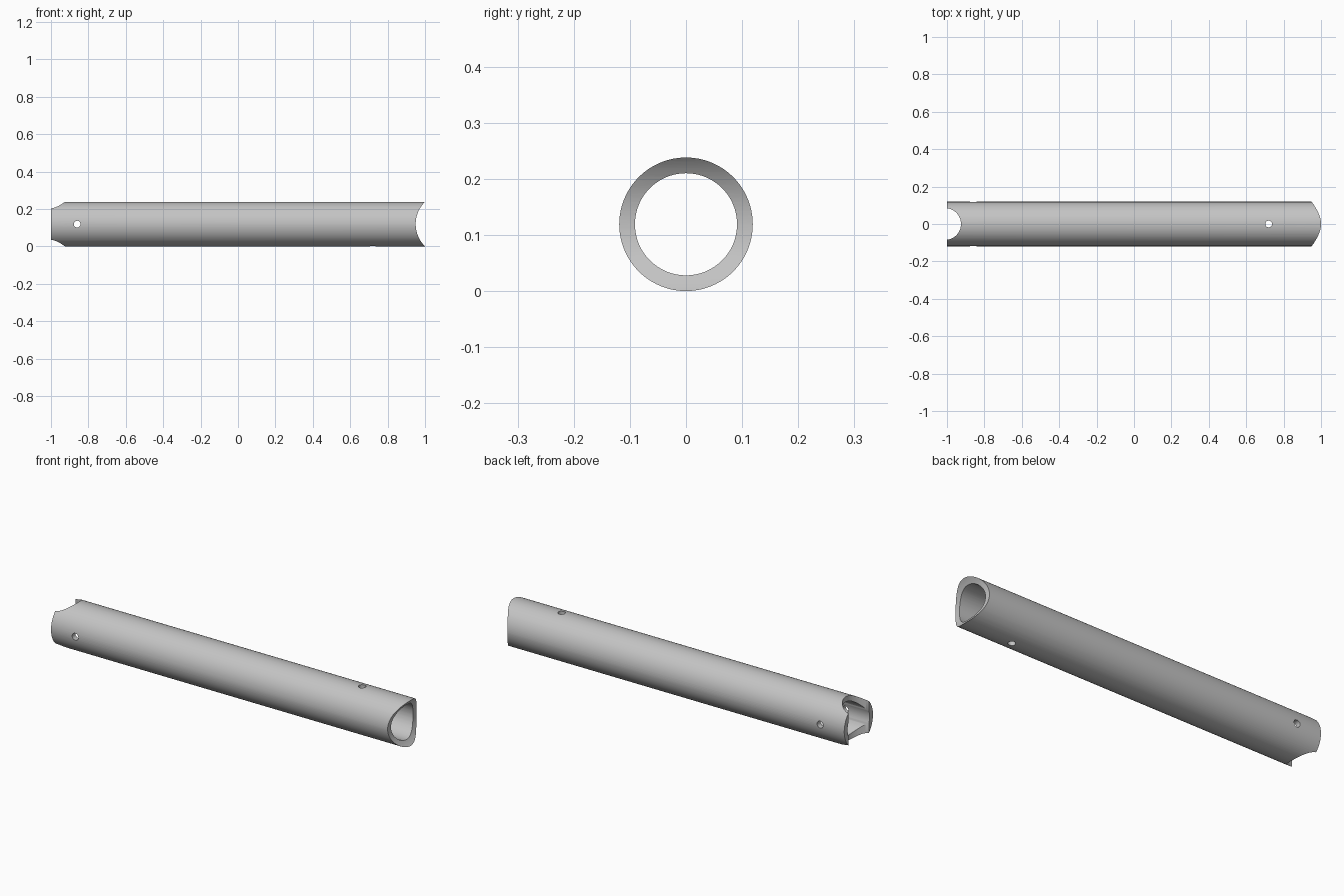
import bpy
from math import radians

cube = bpy.data.objects.get("Cube")
if cube:
    bpy.data.objects.remove(cube, do_unlink=True)

OUTER, INNER = 0.119, 0.091
MID = OUTER  # height of the tube axis
ALONG_X, ALONG_Y, ALONG_Z = (0, radians(90), 0), (radians(90), 0, 0), (0, 0, 0)


def cylinder(name, radius, length, location, rotation, sides=96):
    bpy.ops.mesh.primitive_cylinder_add(vertices=sides, radius=radius, depth=length,
                                        location=location, rotation=rotation)
    obj = bpy.context.object
    obj.name = name
    bpy.ops.object.transform_apply(location=True, rotation=True, scale=True)
    return obj


def cut(target, cutter):
    cutter.hide_render = True
    mod = target.modifiers.new(cutter.name, "BOOLEAN")
    mod.operation = "DIFFERENCE"
    mod.solver = "EXACT"
    mod.object = cutter
    bpy.context.view_layer.objects.active = target
    bpy.ops.object.modifier_apply(modifier=mod.name)
    bpy.data.objects.remove(cutter, do_unlink=True)


# Straight hollow tube
tube = cylinder("tube", OUTER, 2, (0, 0, MID), ALONG_X)
cut(tube, cylinder("bore", INNER, 2.2, (0, 0, MID), ALONG_X))

# Saddle at one end, narrower fork notch at the other
saddle_radius, notch_radius = 0.167, 0.085
cut(tube, cylinder("saddle_cutter", saddle_radius, 0.6,
                   (0.95 + saddle_radius, 0, MID), ALONG_Y, 128))
cut(tube, cylinder("notch_cutter", notch_radius, 0.6,
                   (-0.925 - notch_radius, 0, MID), ALONG_Z))

# Cross-drilled pin holes
cut(tube, cylinder("side_hole_cutter", 0.018, 0.6, (-0.86, 0, MID), ALONG_Y, 32))
cut(tube, cylinder("top_hole_cutter", 0.018, 0.6, (0.72, 0, MID), ALONG_Z, 32))

# Plain grey metal
grey = bpy.data.materials.new("grey_metal")
grey.use_nodes = True
colour = (0.55, 0.55, 0.55, 1)
grey.diffuse_color = colour
grey.node_tree.nodes["Principled BSDF"].inputs["Base Color"].default_value = colour
tube.data.materials.clear()
tube.data.materials.append(grey)

bpy.ops.object.select_all(action="DESELECT")
tube.select_set(True)
bpy.context.view_layer.objects.active = tube
bpy.ops.object.shade_smooth_by_angle(angle=radians(30))
